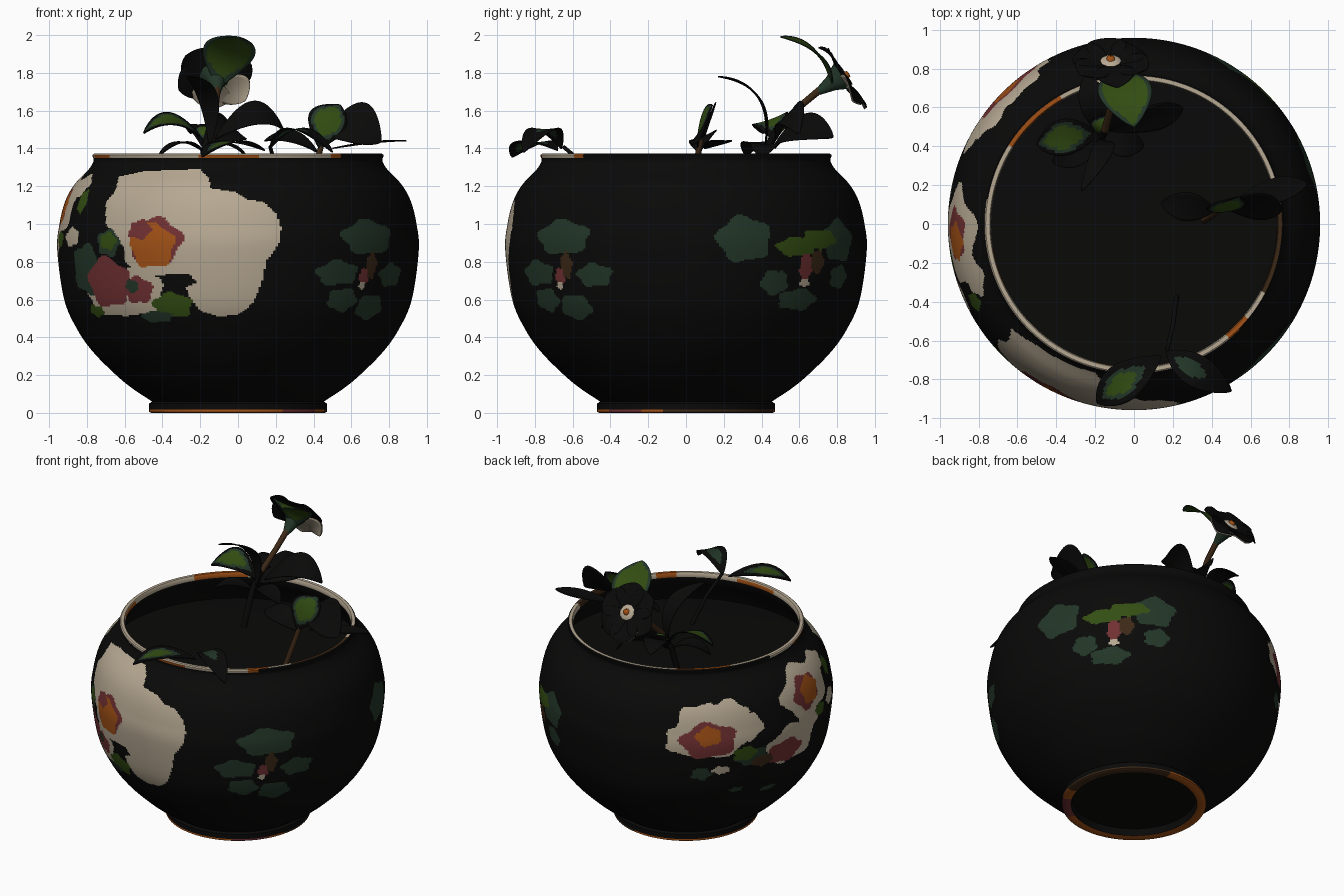
import bpy, bmesh, math
from mathutils import Vector

if "Cube" in bpy.data.objects:
    bpy.data.objects.remove(bpy.data.objects["Cube"])

# Flat colours
COLOURS = [("near_black", (.0028, .0028, .0027)), ("cream", (.47, .395, .29)),
           ("rose", (.165, .030, .032)), ("orange", (.36, .082, .008)),
           ("dark_green", (.0165, .037, .021)), ("leaf_green", (.033, .075, .006)),
           ("brown", (.045, .021, .008))]
MATS = []
for n, c in COLOURS:
    m = bpy.data.materials.new(n)
    m.diffuse_color = (*c, 1)
    m.use_nodes = True
    m.node_tree.nodes["Principled BSDF"].inputs["Base Color"].default_value = m.diffuse_color
    MATS.append(m)
BLACK, CREAM, ROSE, ORANGE, DARK, GREEN, BROWN = range(7)


def finish(name, verts, faces, colours):
    me = bpy.data.meshes.new(name)
    me.from_pydata(verts, [], faces)
    for m in MATS:
        me.materials.append(m)
    for p, c in zip(me.polygons, colours):
        p.material_index = c
        p.use_smooth = True
    ob = bpy.data.objects.new(name, me)
    bpy.context.collection.objects.link(ob)
    return ob


def spline(pts, n):
    """Catmull-Rom samples through 2D points."""
    p = [pts[0]] + pts + [pts[-1]]
    out = []
    for i in range(1, len(p) - 2):
        steps = max(3, round(math.dist(p[i], p[i+1]) * n))
        for k in range(steps):
            t = k / steps
            out.append(tuple(.5 * (2*p[i][j] + (p[i+1][j] - p[i-1][j]) * t
                       + (2*p[i-1][j] - 5*p[i][j] + 4*p[i+1][j] - p[i+2][j]) * t*t
                       + (3*p[i][j] - p[i-1][j] - 3*p[i+1][j] + p[i+2][j]) * t**3) for j in (0, 1)))
    return out + [pts[-1]]


# Painted flowers: (angle from front, height, half width in degrees, half height, colour)
FRONT_FLOWERS = [
    (-47, .63, 12, .12, CREAM), (-35, .64, 9.5, .125, CREAM), (-58, .76, 8, .13, DARK),
    (-47.5, .69, 9.5, .13, ROSE), (-34.7, .65, 5.6, .07, ROSE), (-37, .67, 2.5, .035, DARK),
    (-46, .90, 5, .07, DARK), (-46, .91, 3.5, .045, GREEN), (-19, .70, 5, .035, BLACK),
    (-22.5, .57, 7, .065, GREEN), (-29, .51, 6, .03, DARK), (-56, .54, 4, .03, GREEN),
    (-27.6, .91, 9.5, .12, ROSE), (-28.5, .885, 7.8, .115, ORANGE), (-33, .97, 4, .05, ROSE)]
LEFT_FLOWERS = [
    (-86, 1.10, 16, .16, CREAM), (-72, 1.20, 7, .06, CREAM), (-67, .93, 5, .05, CREAM),
    (-88, .92, 7, .10, CREAM), (-64, 1.12, 3, .06, GREEN), (-87, 1.09, 8, .11, ROSE),
    (-84.5, 1.09, 5.8, .085, ORANGE),
    (-98, .80, 13, .13, CREAM), (-102, .76, 9, .08, ROSE), (-79, .92, 4, .04, GREEN),
    (-128, 1.09, 9, .10, CREAM), (-146, .95, 7, .10, CREAM), (-120, 1.0, 7, .09, CREAM),
    (-139, 1.06, 10, .12, CREAM), (-134, .92, 13, .10, CREAM), (-136, .94, 11, .12, ROSE),
    (-136, .97, 5, .065, ORANGE), (-118, .79, 7, .06, DARK), (-121, .82, 5, .05, GREEN),
    (-113, .74, 5, .04, BROWN), (-131, .72, 3.5, .03, CREAM), (-139, .70, 4, .045, DARK),
    (-108, .50, 4, .02, DARK), (-124, .55, 3, .02, DARK)]
RIGHT_FLOWERS = [
    (46.5, .93, 11, .09, DARK), (34, .74, 8, .065, DARK), (37, .60, 6, .06, DARK),
    (50, .56, 6.5, .065, DARK), (59, .73, 6.5, .06, DARK), (48, .78, 2.5, .07, BROWN),
    (45, .72, 2, .045, ROSE), (44.5, .675, 1.5, .02, CREAM),
    (109, .92, 9, .12, DARK), (120, .69, 5, .065, DARK), (130, .60, 8, .055, DARK),
    (149, .72, 5, .06, DARK), (148, .91, 8, .11, DARK), (128, .88, 8, .05, GREEN),
    (138, .92, 8, .05, GREEN),
    (137, .80, 3, .06, BROWN), (132, .77, 2.5, .075, ROSE), (132, .69, 2, .025, CREAM)]
SHAPES = FRONT_FLOWERS + LEFT_FLOWERS + RIGHT_FLOWERS
# Big cream patch, outline seen from the front (x, z)
PATCH = [(-.63, 1.25), (-.5, 1.28), (-.2, 1.29), (-.15, 1.24), (-.15, 1.19), (-.02, 1.17),
         (.05, 1.13), (.13, 1.12), (.2, 1.06), (.23, .98), (.22, .9), (.15, .8), (.13, .7),
         (.08, .58), (0, .52), (-.1, .51), (-.2, .54), (-.26, .62), (-.3, .74), (-.48, .72),
         (-.6, .8), (-.6, .87), (-.66, .95), (-.7, 1.0), (-.7, 1.12), (-.65, 1.17)]


def inside(x, z, poly):
    hit = False
    for (x1, z1), (x2, z2) in zip(poly, poly[1:] + poly[:1]):
        if (z1 > z) != (z2 > z) and x < x1 + (z - z1) * (x2 - x1) / (z2 - z1):
            hit = not hit
    return hit


def paint(x, y, z):
    a = math.degrees(math.atan2(x, -y))
    r = math.hypot(x, y)
    if z < .018 and r > .405:                       # foot ring
        return BROWN if 75 < a < 170 else ROSE if 30 < a < 60 else ORANGE
    if z > 1.348 and .735 < r:                      # rim
        if r > .764 and not -100 < a < 45:
            return BLACK
        if 62 < a < 105:
            return BROWN
        if (-16 < a < 8 or -80 < a < -62) and z < 1.368 or -150 < a < -122 or 40 < a < 50:
            return ORANGE
        return CREAM
    if r < .5 or z > 1.3 or z < .4:
        return BLACK
    c = CREAM if y < 0 and inside(x, z, PATCH) else BLACK
    for u, h, ru, rh, col in SHAPES:
        dz = (z - h) / rh
        if -1.2 < dz < 1.2:
            du = ((a - u + 180) % 360 - 180) / ru
            if abs(du) < 1.2 and math.hypot(du, dz) * (1 + .1 * math.sin(5 * math.atan2(dz, du) + u)) < 1:
                c = col
    return c


# Bowl: one turned profile, foot recess -> outside -> lip -> inside -> soil
body = spline([(.455, .06), (.482, .078), (.56, .13), (.645, .2), (.765, .32), (.85, .44), (.92, .6),
               (.957, .86), (.945, 1.0), (.915, 1.12), (.865, 1.21), (.79, 1.29), (.765, 1.33)], 125)
prof = ([(.0, .05), (.40, .05), (.41, .004), (.425, 0), (.46, 0), (.47, .006), (.47, .017), (.47, .05)]
        + body + [(.766, 1.349), (.77, 1.355), (.77, 1.366), (.763, 1.372), (.742, 1.372), (.738, 1.365),
                  (.735, 1.34), (.77, 1.27), (.83, 1.2), (.86, 1.13), (.5, 1.14), (0, 1.145)])
N = 480
verts, faces, cols = [], [], []
for r, z in prof:
    for i in range(N):
        a = 2 * math.pi * i / N
        verts.append((max(r, .0005) * math.sin(a), -max(r, .0005) * math.cos(a), z))
for k in range(len(prof) - 1):
    for i in range(N):
        j = (i + 1) % N
        f = (k*N + i, k*N + j, (k+1)*N + j, (k+1)*N + i)
        faces.append(f)
        p, q = verts[f[0]], verts[f[2]]
        cols.append(paint((p[0]+q[0])/2, (p[1]+q[1])/2, (p[2]+q[2])/2) if 1 < k < len(prof) - 6 else BLACK)
bowl = finish("flower_bowl", verts, faces, cols)
bpy.context.view_layer.objects.active = bowl
bowl.select_set(True)
bpy.ops.object.shade_smooth_by_angle(angle=math.radians(40))


def leaf(name, a, m, b, width, core=BLACK, edge=BLACK, up=(0, 0, 1), size=.62, cup=.08, at=.55):
    """Curved blade from a through m to b, with a coloured patch in its middle."""
    a, m, b, up = Vector(a), Vector(m), Vector(b), Vector(up)
    ctrl = 2 * m - (a + b) / 2
    side = (b - a).cross(up).normalized()
    R, C = 24, 12
    vs, fs, cs = [], [], []
    for i in range(R + 1):
        t = i / R
        p = a*(1-t)**2 + ctrl*2*t*(1-t) + b*t*t
        tan = ((ctrl - a)*(1-t) + (b - ctrl)*t).normalized()
        nor = side.cross(tan).normalized()
        w = .004 + width / 2 * max(0, math.sin(math.pi * t**1.1))**.8
        for j in range(C + 1):
            s = j / C * 2 - 1
            vs.append(p + side * s * w + nor * cup * w * s * s)
    for i in range(R):
        for j in range(C):
            q = i * (C + 1) + j
            fs.append((q, q + 1, q + C + 2, q + C + 1))
            d = math.hypot(((i + .5) / R - at) * 2, (j + .5) / C * 2 - 1)
            cs.append(core if d < size else DARK if core == GREEN and d < size + .2 else edge)
    ob = finish(name, vs, fs, cs)
    s = ob.modifiers.new("thickness", "SOLIDIFY")
    s.thickness, s.offset = .006, 0


def stem(name, pts, radii, colour):
    vs, fs = [], []
    n = 10
    P = [Vector(p) for p in pts]
    for i, p in enumerate(P):
        q = (P[min(i+1, len(P)-1)] - P[max(i-1, 0)]).to_track_quat('Z', 'Y')
        vs += [p + q @ Vector((radii[i]*math.cos(k*2*math.pi/n), radii[i]*math.sin(k*2*math.pi/n), 0)) for k in range(n)]
    for i in range(len(P) - 1):
        fs += [(i*n+k, i*n+(k+1) % n, (i+1)*n+(k+1) % n, (i+1)*n+k) for k in range(n)]
    finish(name, vs, fs, [colour] * len(fs))


# Tall flowering plant at the back
stem("tall_stem_base", [(-.2, .35, 1.13), (-.18, .42, 1.38), (-.15, .48, 1.5)], [.02, .02, .019], BLACK)
stem("tall_stem", [(-.15, .48, 1.5), (-.12, .6, 1.62), (-.11, .72, 1.72)], [.019, .018, .02], BROWN)
stem("bloom_cup", [(-.11, .70, 1.70), (-.115, .77, 1.745), (-.12, .83, 1.785)], [.02, .045, .085], DARK)
axis = Vector((0, .83, .56))
cen = Vector((-.12, .815, 1.765))
for k in range(6):
    a = math.radians(60 * k + 20)
    d = Vector((math.cos(a), -.56 * math.sin(a), .83 * math.sin(a)))
    pts = [cen, cen + d * .12 + axis * .03, cen + d * .205 + axis * (.0 if k % 2 else .03)]
    leaf("petal_%d" % k, *pts, .2, up=axis)
    if k in (4, 5):                                   # pale petal undersides
        leaf("petal_back_%d" % k, *[p - axis * .009 for p in pts], .2, CREAM, CREAM, up=axis)
stem("bloom_eye", [cen + axis * h for h in (.03, .04, .041)], [.055, .042, .02], CREAM)
stem("bloom_heart", [cen + axis * h for h in (.035, .055, .058)], [.024, .018, .001], ORANGE)
leaf("bloom_leaf", (-.1, .77, 1.73), (-.05, .69, 1.9), (0, .5, 1.99), .27, GREEN, DARK, (0, 1, 1), .9)
leaf("tall_leaf_front", (-.15, .42, 1.42), (-.16, .38, 1.67), (-.27, .17, 1.78), .1, up=(0, 1, 1))
leaf("tall_leaf_left", (-.18, .47, 1.44), (-.35, .45, 1.55), (-.5, .41, 1.48), .19, GREEN, up=(0, -.35, 1))
leaf("tall_leaf_right", (-.12, .48, 1.45), (.1, .55, 1.585), (.25, .6, 1.48), .17, up=(0, -.7, .7))
leaf("tall_leaf_back", (-.16, .47, 1.42), (-.05, .62, 1.51), (.0, .78, 1.46), .2, up=(.7, 0, .7))
leaf("tall_leaf_back_left", (-.18, .47, 1.4), (-.2, .62, 1.52), (-.25, .76, 1.48), .15)
leaf("tall_leaf_low_left", (-.18, .42, 1.38), (-.3, .36, 1.43), (-.42, .32, 1.36), .12)
leaf("tall_leaf_low_right", (-.17, .44, 1.38), (-.06, .42, 1.42), (.05, .4, 1.35), .14)
leaf("tall_leaf_small", (-.18, .46, 1.42), (-.18, .5, 1.5), (-.13, .56, 1.51), .09, GREEN)

# Leafy plant on the right
stem("right_stem", [(.36, .02, 1.13), (.41, .05, 1.3), (.45, .08, 1.45)], [.018, .018, .014], BROWN)
leaf("right_leaf_upright", (.43, .06, 1.4), (.47, .08, 1.54), (.54, .14, 1.63), .2, GREEN, BLACK, (0, 1, 0), .68)
leaf("right_leaf_big", (.44, .1, 1.47), (.64, .1, 1.53), (.76, .07, 1.44), .25, up=(0, -.85, .52))
leaf("right_leaf_outer", (.5, .1, 1.4), (.72, .17, 1.43), (.89, .21, 1.44), .12)
leaf("right_leaf_left", (.42, .07, 1.38), (.28, .09, 1.46), (.14, .11, 1.44), .15, up=(0, -.4, 1))

# Trailing plant over the front rim
stem("front_stem", [(.22, -.37, 1.13), (.2, -.52, 1.3), (.17, -.65, 1.41)], [.012, .012, .01], BLACK)
leaf("front_leaf_left", (.14, -.68, 1.39), (-.05, -.81, 1.43), (-.19, -.92, 1.355), .19, GREEN, size=.45)
leaf("front_leaf_right", (.17, -.66, 1.4), (.31, -.75, 1.5), (.5, -.86, 1.38), .16, DARK, size=.5, at=.42)
